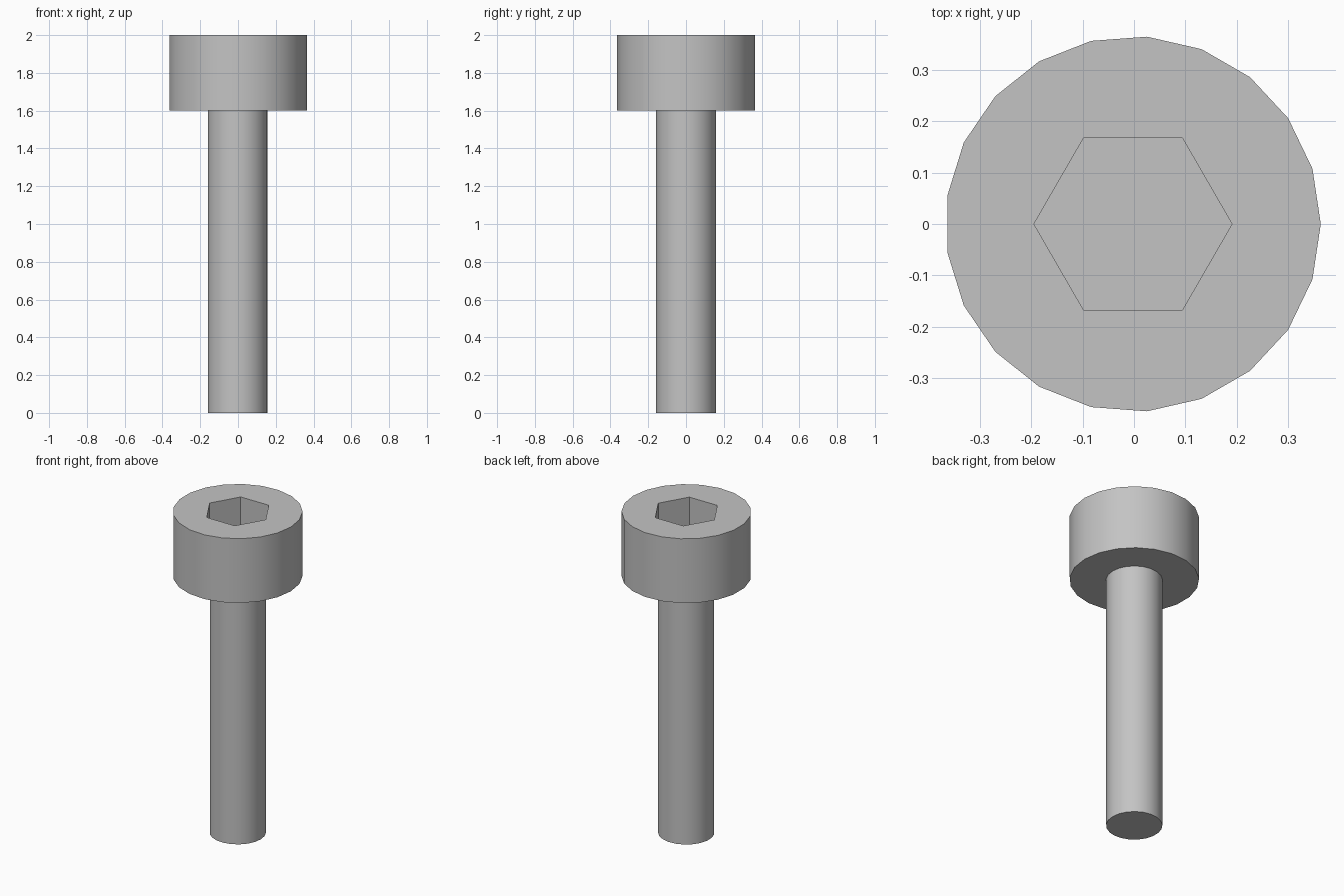
import bpy, bmesh
from math import cos, sin, tau, radians

cube = bpy.data.objects.get("Cube")
if cube:
    bpy.data.objects.remove(cube, do_unlink=True)

CENTRE_X = -0.002
SIDES = 21
HEAD_R, SHAFT_R, SOCKET_R = 0.366, 0.159, 0.193
TOP, HEAD_BASE, SOCKET_FLOOR = 2.0, 1.6, 1.8

steel = bpy.data.materials.new("steel grey")
steel.use_nodes = True
grey = (0.55, 0.55, 0.55, 1)
steel.diffuse_color = grey
steel.node_tree.nodes["Principled BSDF"].inputs["Base Color"].default_value = grey

bm = bmesh.new()


def ring(radius, z, sides=SIDES):
    """Closed loop of edges around the screw axis."""
    verts = [bm.verts.new((CENTRE_X + radius * cos(tau * i / sides),
                           radius * sin(tau * i / sides), z)) for i in range(sides)]
    return verts, [bm.edges.new((verts[i - 1], verts[i])) for i in range(sides)]


def wall(a, b):
    """Straight side faces between two matching loops."""
    for i in range(len(a[0])):
        bm.faces.new((a[0][i - 1], a[0][i], b[0][i], b[0][i - 1]))


def flat_ring(outer, inner):
    """Flat face with a hole in it."""
    bmesh.ops.triangle_fill(bm, edges=outer[1] + inner[1], use_beauty=True)


# Shaft
shaft_end = ring(SHAFT_R, 0)
shaft_top = ring(SHAFT_R, HEAD_BASE)
bm.faces.new(shaft_end[0])
wall(shaft_end, shaft_top)

# Head
head_base = ring(HEAD_R, HEAD_BASE)
head_top = ring(HEAD_R, TOP)
flat_ring(head_base, shaft_top)
wall(head_base, head_top)

# Hexagonal socket
socket_rim = ring(SOCKET_R, TOP, 6)
socket_floor = ring(SOCKET_R, SOCKET_FLOOR, 6)
flat_ring(head_top, socket_rim)
wall(socket_rim, socket_floor)
bm.faces.new(socket_floor[0])

bmesh.ops.recalc_face_normals(bm, faces=bm.faces)
mesh = bpy.data.meshes.new("socket_screw")
bm.to_mesh(mesh)
bm.free()
mesh.materials.append(steel)

screw = bpy.data.objects.new("socket_screw", mesh)
bpy.context.collection.objects.link(screw)
bpy.ops.object.select_all(action="DESELECT")
screw.select_set(True)
bpy.context.view_layer.objects.active = screw
bpy.ops.object.shade_smooth_by_angle(angle=radians(30))
